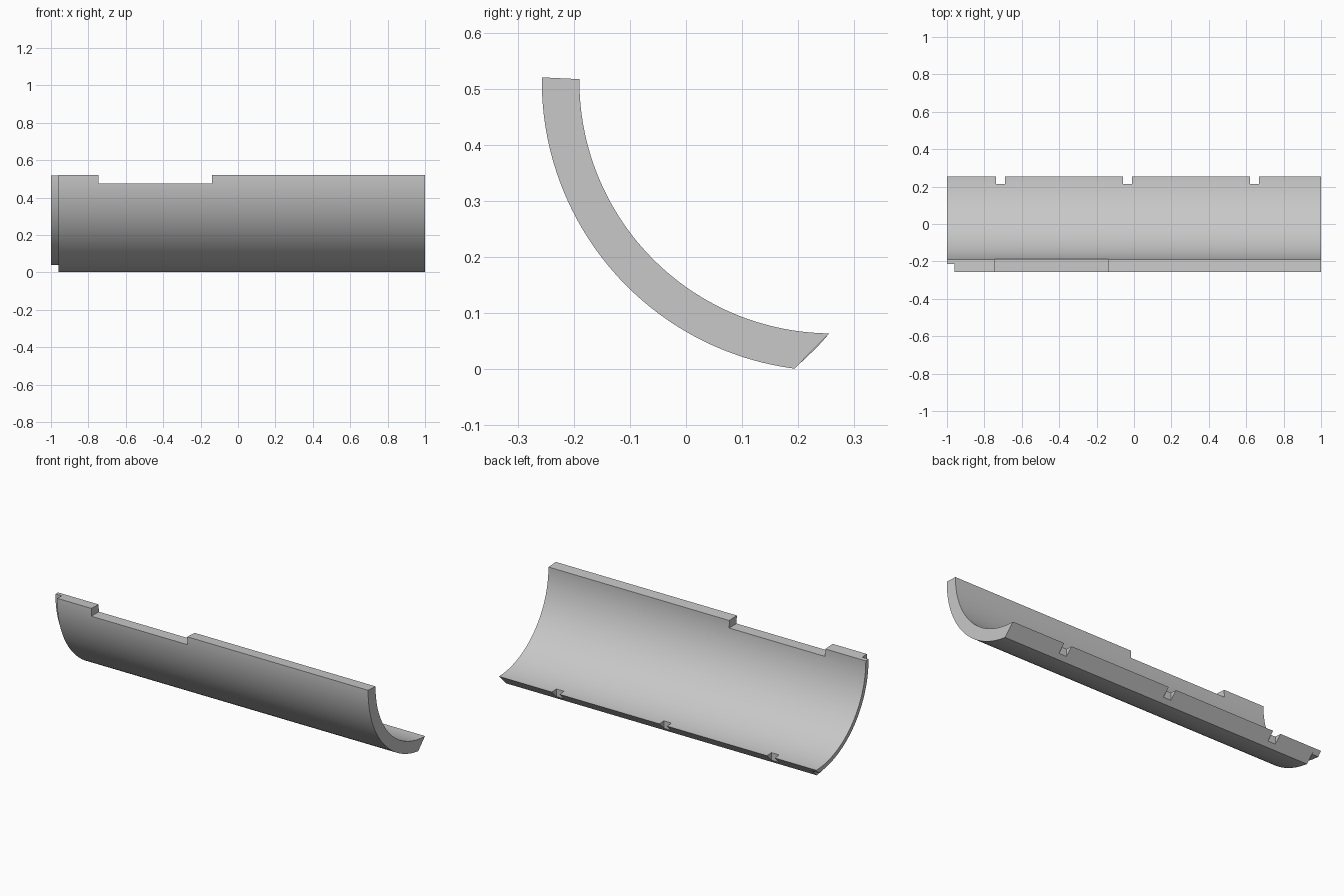
import bpy, bmesh
from math import sin, cos, radians

if "Cube" in bpy.data.objects:
    bpy.data.objects.remove(bpy.data.objects["Cube"], do_unlink=True)

CY, CZ = 0.26, 0.514      # axis of the curved shell
R_IN, R_OUT, R_LIP = 0.45, 0.517, 0.475
SEGS = 56

grey = bpy.data.materials.new("plain_grey")
grey.use_nodes = True
colour = (0.58, 0.58, 0.58, 1)
grey.diffuse_color = colour
grey.node_tree.nodes["Principled BSDF"].inputs["Base Color"].default_value = colour


def arc(radius):
    """Arc from the top edge to the slanted lower edge."""
    t = (radius - R_IN) / (R_OUT - R_IN)
    start = 179.6 - 0.3 * t
    end = 269.4 - 6.8 * t
    angles = [radians(start + (end - start) * i / SEGS) for i in range(SEGS + 1)]
    return [(CY + radius * cos(a), CZ + radius * sin(a)) for a in angles]


def box(name, lo, hi):
    bpy.ops.mesh.primitive_cube_add(size=1, location=[(a + b) / 2 for a, b in zip(lo, hi)])
    ob = bpy.context.object
    ob.name = name
    ob.scale = [b - a for a, b in zip(lo, hi)]
    ob.hide_render = True
    return ob


# Curved shell, lofted along x with a thinner lip at one end
bm = bmesh.new()
rings = []
for x, outer in ((-1, R_LIP), (-0.96, R_LIP), (-0.96, R_OUT), (1, R_OUT)):
    outline = arc(outer) + arc(R_IN)[::-1]
    rings.append([bm.verts.new((x, y, z)) for y, z in outline])
n = len(rings[0])
for a, b in zip(rings, rings[1:]):
    for i in range(n):
        j = (i + 1) % n
        bm.faces.new((a[i], a[j], b[j], b[i]))
for ring in (rings[0], rings[-1]):
    for i in range(SEGS):
        bm.faces.new((ring[i], ring[i + 1], ring[n - 2 - i], ring[n - 1 - i]))
bmesh.ops.remove_doubles(bm, verts=bm.verts, dist=1e-5)
bmesh.ops.recalc_face_normals(bm, faces=bm.faces)
mesh = bpy.data.meshes.new("curved_shell")
bm.to_mesh(mesh)
bm.free()
mesh.materials.append(grey)
shell = bpy.data.objects.new("curved_shell", mesh)
bpy.context.collection.objects.link(shell)

# Long recess in the top edge and three slots in the lower edge
cutters = [box("top_recess_cutter", (-0.745, -0.4, 0.475), (-0.14, 0, 0.7))]
for x in (-0.713, -0.035, 0.643):
    cutters.append(box("slot_cutter", (x - 0.024, 0.215, -0.1), (x + 0.024, 0.4, 0.2)))

bpy.ops.object.select_all(action='DESELECT')
bpy.context.view_layer.objects.active = shell
shell.select_set(True)
for cutter in cutters:
    mod = shell.modifiers.new("cut", 'BOOLEAN')
    mod.operation = 'DIFFERENCE'
    mod.solver = 'EXACT'
    mod.object = cutter
    bpy.ops.object.modifier_apply(modifier=mod.name)
for cutter in cutters:
    bpy.data.objects.remove(cutter, do_unlink=True)

bpy.ops.object.shade_smooth_by_angle(angle=radians(25))
